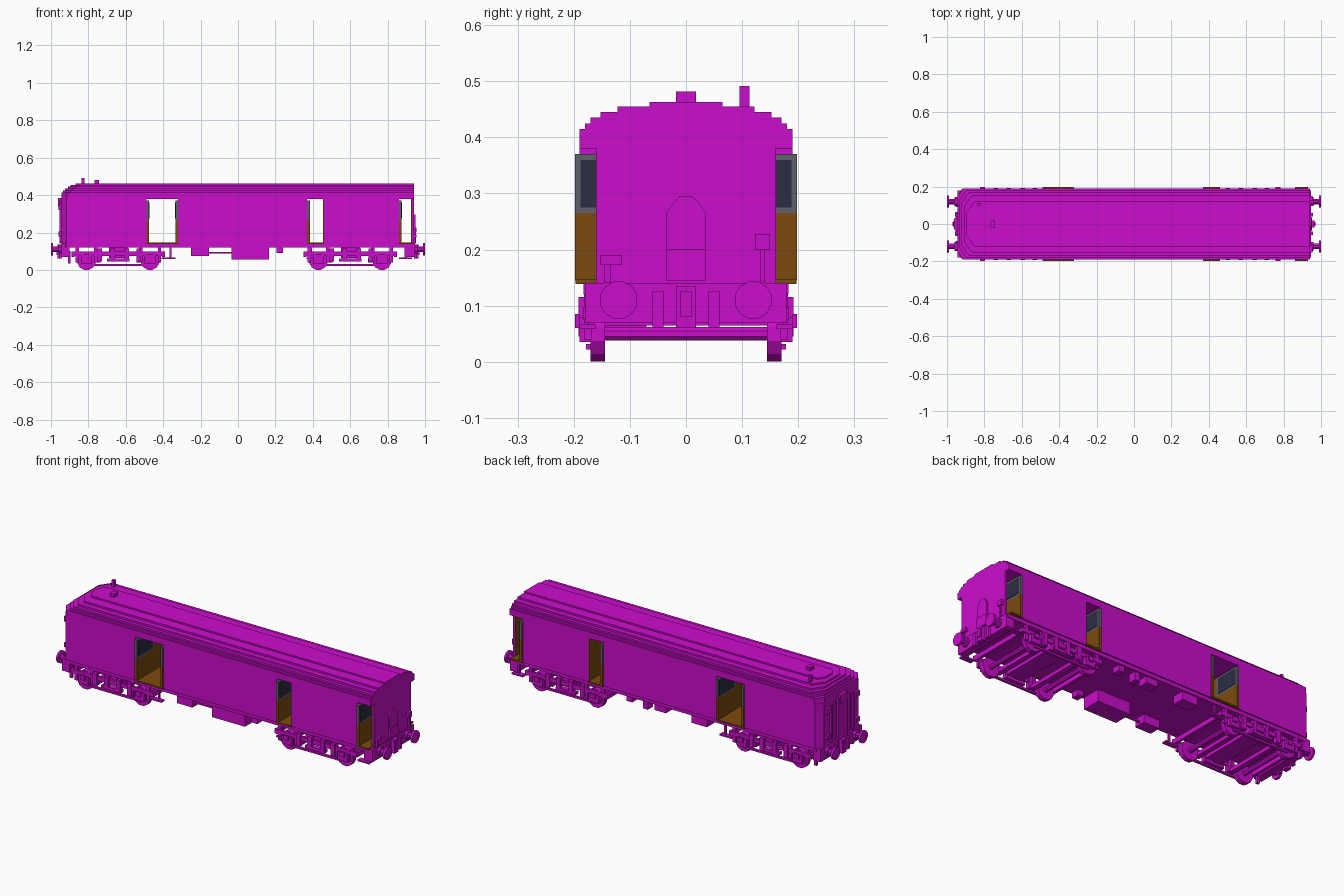
import bpy, bmesh, math
from mathutils import Matrix

cube = bpy.data.objects.get("Cube")
if cube:
    bpy.data.objects.remove(cube, do_unlink=True)


def material(name, rgb):
    m = bpy.data.materials.new(name)
    m.use_nodes = True
    m.diffuse_color = (*rgb, 1)
    m.node_tree.nodes["Principled BSDF"].inputs["Base Color"].default_value = (*rgb, 1)
    return m


MAGENTA = material("magenta paint", (0.6, 0.004, 0.6))
BROWN = material("brown wood", (0.2, 0.068, 0.004))
GREY = material("grey frame", (0.115, 0.115, 0.14))
NAVY = material("dark glass", (0.026, 0.026, 0.06))


def finish(bm, name, mat):
    bmesh.ops.recalc_face_normals(bm, faces=bm.faces)
    me = bpy.data.meshes.new(name)
    bm.to_mesh(me)
    bm.free()
    me.materials.append(mat)
    ob = bpy.data.objects.new(name, me)
    bpy.context.collection.objects.link(ob)
    return ob


def box(name, x, y, z, mat=MAGENTA):
    """Box from (low, high) ranges on each axis."""
    bm = bmesh.new()
    bmesh.ops.create_cube(bm, size=1)
    for v in bm.verts:
        v.co = [r[0] if c < 0 else r[1] for c, r in zip(v.co, (x, y, z))]
    return finish(bm, name, mat)


def pair(name, x, y, z, mat=MAGENTA):
    """The same box on both sides of the coach."""
    box(name + "_left", x, y, z, mat)
    box(name + "_right", x, (-y[1], -y[0]), z, mat)


def around(c, r):
    return (c - r, c + r)


def prism(name, pts, axis, low, high, mat=MAGENTA):
    """Extrude a flat outline along x or z."""
    bm = bmesh.new()
    place = (lambda a, b: (a, b, low)) if axis == "z" else (lambda a, b: (low, a, b))
    f = bm.faces.new([bm.verts.new(place(a, b)) for a, b in pts])
    ext = bmesh.ops.extrude_face_region(bm, geom=[f])["geom"]
    move = (0, 0, high - low) if axis == "z" else (high - low, 0, 0)
    bmesh.ops.translate(bm, verts=[g for g in ext if isinstance(g, bmesh.types.BMVert)], vec=move)
    return finish(bm, name, mat)


def cylinder(name, c, r, length, axis, sides=12):
    bm = bmesh.new()
    bmesh.ops.create_cone(bm, cap_ends=True, segments=sides, radius1=r, radius2=r, depth=length)
    rot = Matrix.Rotation(math.pi / 2, 4, axis)
    turn = Matrix.Rotation(math.pi / sides, 4, "Z")
    bmesh.ops.transform(bm, verts=bm.verts, matrix=Matrix.Translation(c) @ rot @ turn)
    return finish(bm, name, MAGENTA)


def plan(x0, x1, w, cut):
    """Coach plan with stepped-back corners at the -x end."""
    return [(x0, cut - w), (x0 + cut * 0.7, -w), (x1, -w),
            (x1, w), (x0 + cut * 0.7, w), (x0, w - cut)]


# Body sections between the through doorways
prism("body_front_section", plan(-0.945, -0.49, 0.19, 0.04), "z", 0.14, 0.385)
box("body_middle_section", (-0.32, 0.37), (-0.19, 0.19), (0.14, 0.385))
box("body_rear_section", (0.46, 0.86), (-0.19, 0.19), (0.14, 0.385))
box("end_wall", (0.93, 0.94), (-0.16, 0.16), (0.12, 0.385))
prism("underframe", plan(-0.94, 0.94, 0.183, 0.03), "z", 0.12, 0.14)

# Stepped roof: height range, half width, -x end, corner cut
steps = [(0.38, 0.415, 0.19, -0.945, 0.045), (0.415, 0.425, 0.18, -0.935, 0.055),
         (0.425, 0.435, 0.17, -0.925, 0.06), (0.435, 0.445, 0.152, -0.91, 0.06),
         (0.445, 0.455, 0.122, -0.895, 0.06), (0.455, 0.463, 0.065, -0.87, 0.035)]
for i, (low, high, w, x0, cut) in enumerate(steps):
    prism(f"roof_step_{i}", plan(x0, 0.94, w, cut), "z", low, high)
box("roof_vent", around(-0.755, 0.013), around(0, 0.018), (0.46, 0.482))
box("roof_pipe", around(-0.83, 0.008), around(0.104, 0.009), (0.44, 0.491))


# Doorway partitions: wood below, framed glass above, on the aisle side
def partition(name, x, facing):
    xs = tuple(sorted((x, x + 0.014 * facing)))
    box(name + "_panel", xs, (-0.198, 0.198), (0.145, 0.265), BROWN)
    box(name + "_post", xs, (-0.045, 0.045), (0.265, 0.37), BROWN)
    pair(name + "_frame", xs, (0.045, 0.198), (0.265, 0.37), GREY)
    face = x + 0.014 * facing
    glass = tuple(sorted((face, face + 0.002 * facing)))
    pair(name + "_glass", glass, (0.06, 0.188), (0.275, 0.36), NAVY)


for name, x, facing in (("door_a", -0.49, 1), ("door_b", -0.32, -1),
                        ("door_c", 0.37, 1), ("door_d", 0.86, 1)):
    partition(name, x, facing)
box("inner_lining_middle", (0.455, 0.46), (-0.189, 0.189), (0.14, 0.38), BROWN)
box("inner_lining_end", (0.925, 0.93), (-0.16, 0.16), (0.14, 0.38), BROWN)
for i, xs in enumerate(((-0.49, -0.32), (0.37, 0.46), (0.86, 0.93))):
    box(f"door_floor_{i}", xs, (-0.197, 0.197), (0.139, 0.147), BROWN)

# Headstocks, buffers, couplings and hoses at both ends
for s, end in ((-1, "front"), (1, "rear")):
    def span(a, b):
        return tuple(sorted((s * a, s * b)))
    box(end + "_headstock", span(0.9, 0.945), (-0.18, 0.18), (0.07, 0.14))
    box(end + "_coupling", span(0.94, 0.965), (-0.018, 0.018), (0.06, 0.135))
    box(end + "_hook", span(0.96, 0.97), (-0.01, 0.01), (0.08, 0.125))
    pair(end + "_hose", span(0.94, 0.957), (0.04, 0.06), (0.06, 0.125))
    for side in (-1, 1):
        y = side * 0.12
        cylinder(end + "_buffer_shaft", (s * 0.965, y, 0.11), 0.016, 0.06, "Y", 8)
        cylinder(end + "_buffer_base", (s * 0.95, y, 0.11), 0.025, 0.02, "Y", 8)
        cylinder(end + "_buffer_head", (s * 0.994, y, 0.11), 0.034, 0.012, "Y")

# Rear end: arched gangway door, lamp and handle
arch = [(0.035, 0.145), (0.035, 0.265), (0.025, 0.28), (0.012, 0.295)]
prism("arched_door", arch + [(-y, z) for y, z in reversed(arch)], "x", 0.94, 0.948)
box("arched_door_lower", (0.94, 0.952), (-0.035, 0.035), (0.145, 0.2))
box("lamp_post", (0.94, 0.95), (0.132, 0.141), (0.14, 0.2))
box("lamp_box", (0.94, 0.955), (0.123, 0.15), (0.2, 0.228))
box("bracket_post", (0.94, 0.95), (-0.145, -0.135), (0.14, 0.172))
box("bracket_head", (0.94, 0.955), (-0.152, -0.114), (0.172, 0.189))

# Front end: door, rails and brackets
box("front_door", (-0.955, -0.94), (-0.04, 0.04), (0.14, 0.37))
box("front_door_hood", (-0.962, -0.94), (-0.03, 0.03), (0.34, 0.385))
pair("front_handrail", (-0.955, -0.94), (0.055, 0.065), (0.16, 0.36))
pair("front_post", (-0.955, -0.94), (0.09, 0.1), (0.15, 0.35))
pair("front_lamp", (-0.96, -0.93), (0.11, 0.14), (0.18, 0.205))
pair("upper_lamp", (-0.96, -0.93), (0.105, 0.14), (0.32, 0.35))

# Bogies
for cx, end in ((-0.64, "front"), (0.6, "rear")):
    def at(a, b):
        return (cx + a, cx + b)
    box(end + "_bogie_bolster", at(-0.05, 0.05), (-0.17, 0.17), (0.065, 0.12))
    box(end + "_bogie_deck", at(-0.2, 0.2), (-0.13, 0.13), (0.085, 0.09))
    pair(end + "_bogie_frame", at(-0.25, 0.25), (0.172, 0.184), (0.075, 0.098))
    pair(end + "_bogie_low_bar", at(-0.17, 0.17), (0.165, 0.178), (0.022, 0.032))
    pair(end + "_spring_plank", at(-0.06, 0.06), (0.165, 0.19), (0.045, 0.06))
    for off in (-0.25, 0.235):
        box(end + "_bogie_crossbar", at(off, off + 0.015), (-0.18, 0.18), (0.07, 0.095))
    for off in (-0.1, -0.03, 0.045, 0.11):
        pair(end + "_spring", at(off - 0.012, off + 0.012), (0.17, 0.192), (0.045, 0.115))
    for off in (-0.17, 0.17):
        x = cx + off
        cylinder(end + "_axle", (x, 0, 0.05), 0.013, 0.36, "X", 8)
        box(end + "_brake_beam", around(x - 0.06 * off / 0.17, 0.014), (-0.165, 0.165), (0.04, 0.06))
        pair(end + "_axle_box", around(x, 0.03), (0.17, 0.19), (0.035, 0.08))
        pair(end + "_axle_cap", around(x, 0.014), (0.19, 0.198), (0.06, 0.085))
        for k in (-0.05, 0.05):
            pair(end + "_hanger", around(x + k, 0.009), (0.168, 0.182), (0.04, 0.12))
        for side in (-1, 1):
            cylinder(end + "_wheel", (x, side * 0.157, 0.05), 0.051, 0.026, "X")

# Front guard irons
pair("guard_iron", (-0.91, -0.895), (0.15, 0.165), (0.035, 0.1))

# Underfloor equipment and steps
box("battery_box", (-0.035, 0.165), (-0.175, -0.07), (0.055, 0.12))
pair("equipment_box", (-0.25, -0.155), (0.11, 0.175), (0.075, 0.12))
box("brake_rod", (-0.155, -0.03), (-0.15, -0.14), (0.088, 0.096))
pair("small_box", (0.205, 0.24), (0.13, 0.175), (0.09, 0.12))
box("small_tank", (0.0, 0.07), (0.12, 0.175), (0.085, 0.12))
box("small_valve", (0.11, 0.14), (0.13, 0.175), (0.075, 0.12))
pair("step_post", (-0.365, -0.355), (0.165, 0.175), (0.06, 0.12))
pair("step_tread", (-0.41, -0.335), (0.16, 0.188), (0.058, 0.066))
pair("rear_step_post", (0.385, 0.395), (0.165, 0.175), (0.06, 0.12))
pair("rear_step_tread", (0.365, 0.42), (0.16, 0.19), (0.058, 0.066))
pair("end_step_post", (0.89, 0.9), (0.165, 0.175), (0.06, 0.12))
pair("end_step_tread", (0.86, 0.93), (0.16, 0.19), (0.058, 0.066))
